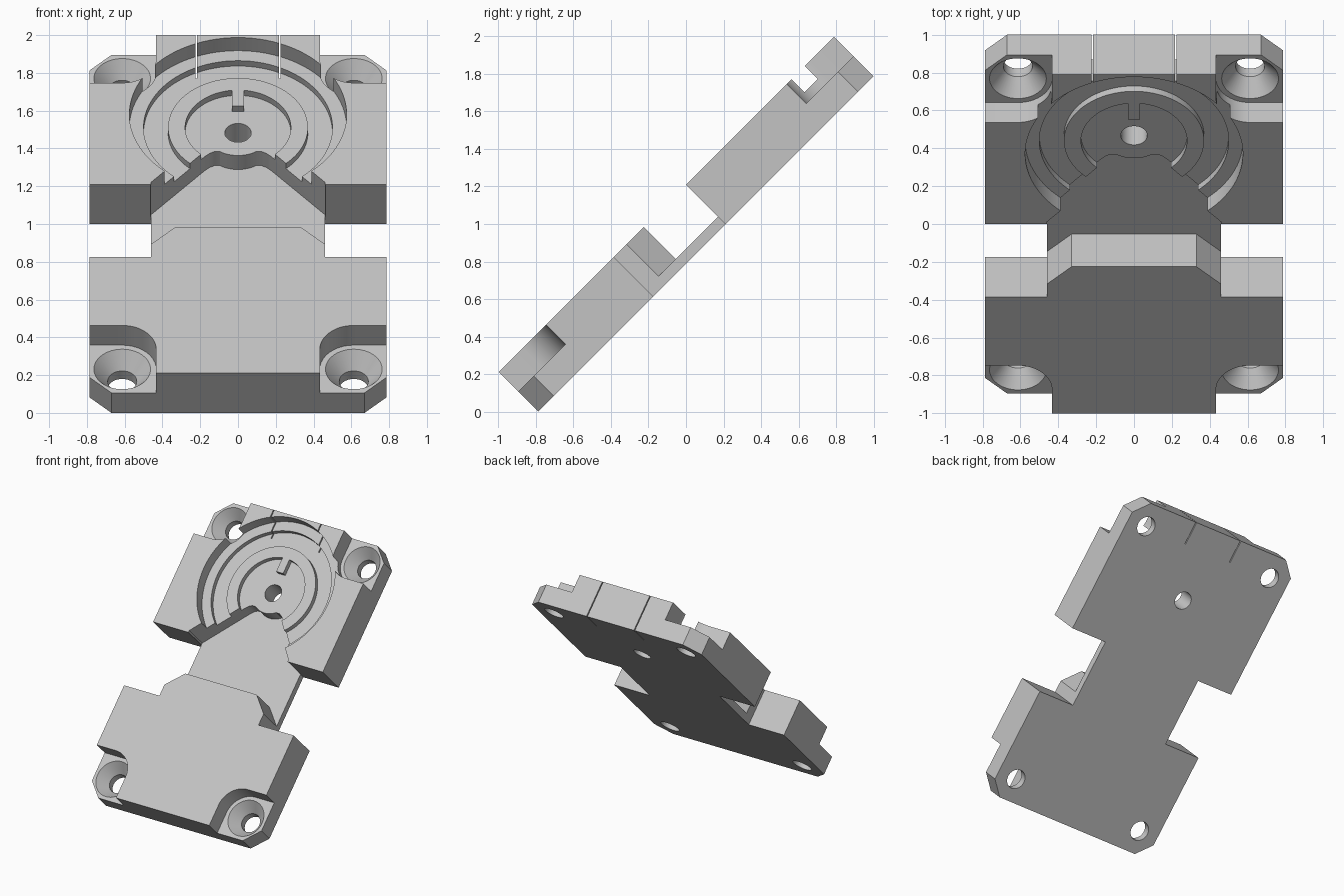
import bpy, bmesh
from math import sin, cos, pi, sqrt
from mathutils import Vector, Matrix

if "Cube" in bpy.data.objects:
    bpy.data.objects.remove(bpy.data.objects["Cube"], do_unlink=True)

# Plate frame: x across, y along the length, z through the thickness
HALF, THICK = 1.265, 0.298
CENTRE = 0.672          # dial centre along the length
NECK_TOP, DISH, GROOVE, CORNER = 0.055, 0.2, 0.16, 0.15
ABOVE = 0.5             # cutters reach past the top face


def add_object(name, bm):
    bmesh.ops.recalc_face_normals(bm, faces=bm.faces)
    mesh = bpy.data.meshes.new(name)
    bm.to_mesh(mesh)
    bm.free()
    obj = bpy.data.objects.new(name, mesh)
    bpy.context.collection.objects.link(obj)
    return obj


def prism(name, outline, low, high):
    bm = bmesh.new()
    face = bm.faces.new([bm.verts.new((x, y, low)) for x, y in outline])
    top = bmesh.ops.extrude_face_region(bm, geom=[face])["geom"]
    verts = [g for g in top if isinstance(g, bmesh.types.BMVert)]
    bmesh.ops.translate(bm, verts=verts, vec=(0, 0, high - low))
    return add_object(name, bm)


def lathe(name, profile, x, y, steps=96):
    # Closed profile of (radius, height) turned about an upright axis
    bm = bmesh.new()
    face = bm.faces.new([bm.verts.new((r, 0, h)) for r, h in profile])
    edges = list(face.edges)
    bm.faces.remove(face)
    bmesh.ops.spin(bm, geom=edges + list(bm.verts), cent=(0, 0, 0),
                   axis=(0, 0, 1), angle=2 * pi, steps=steps)
    bmesh.ops.remove_doubles(bm, verts=bm.verts, dist=1e-5)
    loose = [e for e in bm.edges if not e.link_faces]
    bmesh.ops.delete(bm, geom=loose, context='EDGES')
    bmesh.ops.translate(bm, verts=bm.verts, vec=(x, y, 0))
    return add_object(name, bm)


def cylinder(name, radius, low, x, y):
    return lathe(name, [(0, low), (radius, low), (radius, ABOVE), (0, ABOVE)], x, y)


def mirrored(points):
    # Right half from bottom to top, completed with its left half
    return points + [(-x, y) for x, y in reversed(points) if x > 0]


def cut(body, tool):
    mod = body.modifiers.new("cut", 'BOOLEAN')
    mod.operation, mod.solver, mod.object = 'DIFFERENCE', 'EXACT', tool
    graph = bpy.context.evaluated_depsgraph_get()
    mesh = bpy.data.meshes.new_from_object(body.evaluated_get(graph))
    body.modifiers.clear()
    body.data = mesh
    bpy.data.objects.remove(tool, do_unlink=True)


# Body outline with chamfered corners and narrow neck
W, NECK = 0.787, 0.46
body = prism("hinged_plate", mirrored([
    (0.67, -HALF), (W, -HALF + 0.117), (W, -0.396), (NECK, -0.396),
    (NECK, 0.148), (W, 0.148), (W, HALF - 0.117), (0.67, HALF)]), 0, THICK)

# Round dish and the ring groove in its floor
cut(body, cylinder("dish", 0.575, DISH, 0, CENTRE))
cut(body, lathe("ring_groove", [(0.37, GROOVE), (0.5, GROOVE), (0.5, ABOVE), (0.37, ABOVE)],
                0, CENTRE))

# Inner disc recess, leaving a small key tab
tab, r = 0.032, 0.28
start = pi / 2 + tab / r
sweep = 2 * pi - 2 * tab / r
recess = [(r * cos(start + sweep * i / 90), CENTRE + r * sin(start + sweep * i / 90))
          for i in range(91)]
recess += [(tab, CENTRE + 0.16), (-tab, CENTRE + 0.16)]
cut(body, prism("disc_recess", recess, GROOVE, ABOVE))
cut(body, cylinder("centre_hole", 0.07, -0.1, 0, CENTRE))

# Thin neck and the tapered mouth running into the dish
dip = [(0.17 * sin(a), CENTRE - 0.17 * cos(a)) for a in [0.6 - 0.1 * i for i in range(6)]]
neck = [(0.33, -0.17), (0.47, -0.31), (0.47, 0.14), (NECK, 0.15), (NECK, 0.164),
        (0.175, 0.495), (0.15, 0.518), (0.125, 0.531)] + dip + [(0, CENTRE - 0.17)]
cut(body, prism("neck_gap", mirrored(neck), NECK_TOP, ABOVE))

# Rounded corner pockets with countersunk screw holes
HX, HY, R = 0.613, 1.088, 0.18
for sx in (-1, 1):
    for sy in (-1, 1):
        arc = [(HX - R * cos(a), HY - R * sin(a)) for a in [pi / 32 * i for i in range(17)]]
        shape = [(HX - R, 1.4)] + arc + [(0.9, HY - R), (0.9, 1.4)]
        cut(body, prism("pocket", [(sx * x, sy * y) for x, y in shape], CORNER, ABOVE))
        cut(body, lathe("screw_hole", [(0, -0.1), (0.077, -0.1), (0.077, 0.06),
                                       (0.15, CORNER), (0.15, 0.2), (0, 0.2)],
                        sx * HX, sy * HY, 48))

# Fine slits through the back bar
for x in (-0.22, 0.22):
    e = 0.004
    cut(body, prism("slit", [(x - e, 1.08), (x + e, 1.08), (x + e, 1.4), (x - e, 1.4)],
                    -0.1, ABOVE))

# Lean the plate back and rest its front edge on the ground
lean = Matrix.Translation(Vector((0, THICK / 2 / sqrt(2), HALF / sqrt(2))))
body.data.transform(lean @ Matrix.Rotation(pi / 4, 4, 'X'))

grey = bpy.data.materials.new("light_grey")
grey.use_nodes = True
colour = (0.55, 0.55, 0.55, 1)
grey.diffuse_color = colour
grey.node_tree.nodes["Principled BSDF"].inputs["Base Color"].default_value = colour
body.data.materials.clear()
body.data.materials.append(grey)

bpy.ops.object.select_all(action='DESELECT')
body.select_set(True)
bpy.context.view_layer.objects.active = body
bpy.ops.object.shade_smooth_by_angle(angle=0.5)
